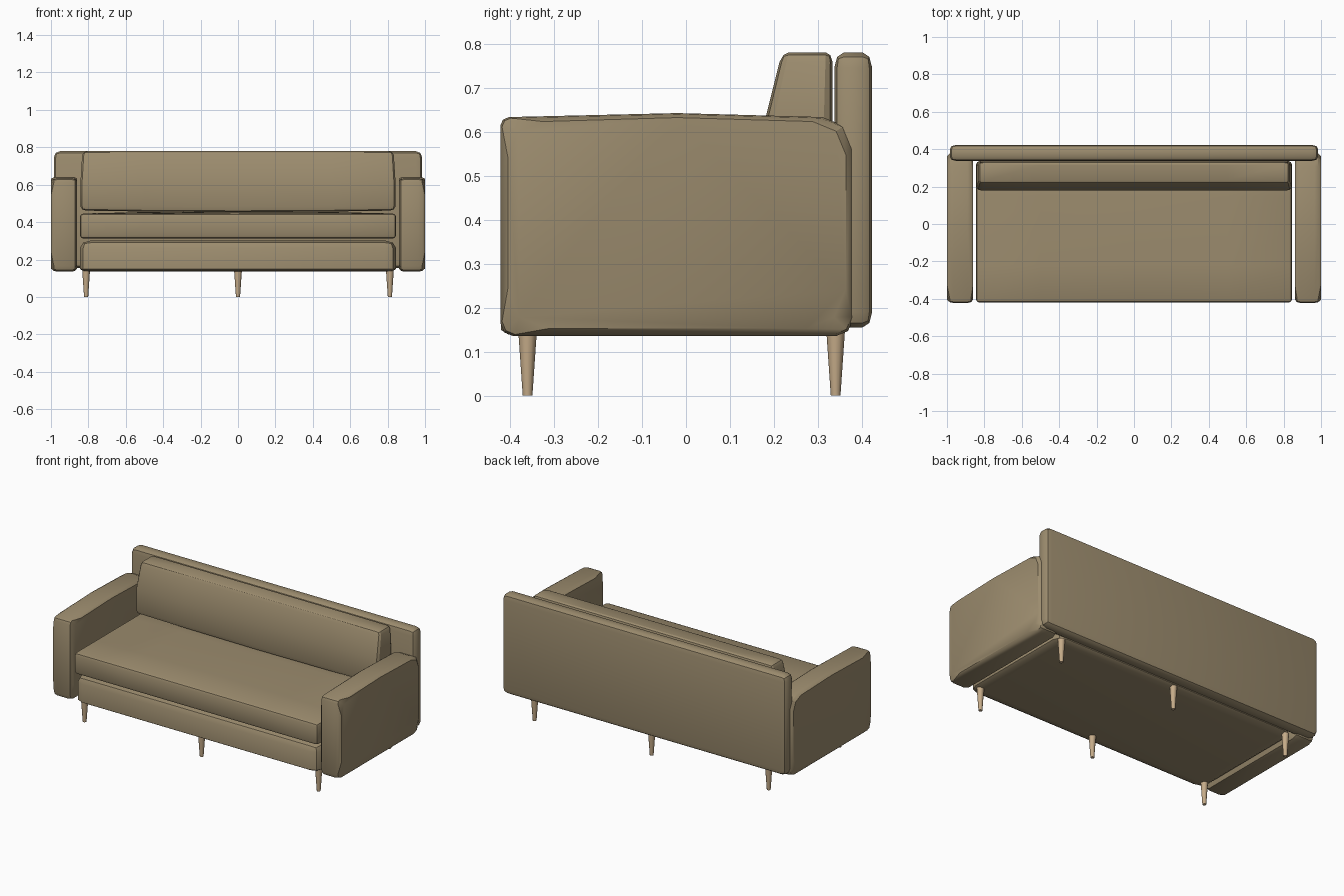
import bpy, bmesh, math
from mathutils import Vector

if "Cube" in bpy.data.objects:
    bpy.data.objects.remove(bpy.data.objects["Cube"])


def material(name, rgb):
    m = bpy.data.materials.new(name)
    m.diffuse_color = (*rgb, 1)
    m.use_nodes = True
    m.node_tree.nodes["Principled BSDF"].inputs["Base Color"].default_value = m.diffuse_color
    return m


FABRIC = material("olive tan fabric", (0.332, 0.262, 0.156))
WOOD = material("pale wood", (0.56, 0.41, 0.25))


def finish(name, bm, mat):
    bmesh.ops.recalc_face_normals(bm, faces=bm.faces)
    me = bpy.data.meshes.new(name)
    bm.to_mesh(me)
    bm.free()
    me.materials.append(mat)
    ob = bpy.data.objects.new(name, me)
    bpy.context.collection.objects.link(ob)
    bpy.ops.object.select_all(action='DESELECT')
    ob.select_set(True)
    bpy.context.view_layer.objects.active = ob
    bpy.ops.object.shade_smooth_by_angle(angle=math.radians(30))
    return ob


def padded_box(name, lo, hi, bevel, cuts=(), shape=None, segments=2):
    """Box with a different bevel depth per axis, sliced by planes, then reshaped."""
    lo, hi, b = Vector(lo), Vector(hi), Vector(bevel)
    mid, size = (lo + hi) / 2, hi - lo
    bm = bmesh.new()
    bmesh.ops.create_cube(bm, size=1)
    for v in bm.verts:
        v.co = Vector([v.co[i] * size[i] / b[i] for i in range(3)])
    bmesh.ops.bevel(bm, geom=bm.edges[:], offset=1, segments=segments,
                    profile=0.5, affect='EDGES')
    for v in bm.verts:
        v.co = mid + Vector([v.co[i] * b[i] for i in range(3)])
    for axis, value in cuts:
        n = Vector((0, 0, 0))
        n[axis] = 1
        bmesh.ops.bisect_plane(bm, geom=bm.verts[:] + bm.edges[:] + bm.faces[:],
                               plane_co=n * value, plane_no=n)
    if shape:
        for v in bm.verts:
            shape(v.co)
    return finish(name, bm, FABRIC)


def arm(name, side):
    # rounded side profile, lofted across the arm thickness
    def profile(inset, radii):
        y0, y1 = -0.422 + inset, 0.38 - inset
        z0, z1 = 0.135 + inset, 0.633 - inset * 0.6
        corners = [(y0, z0, 1, 1, 180), (y1, z0, -1, 1, 270),
                   (y1, z1, -1, -1, 0), (y0, z1, 1, -1, 90)]
        pts = []
        for k, (y, z, sy, sz, a0) in enumerate(corners):
            r = radii[k]
            for j in range(3):
                a = math.radians(a0 + 45 * j)
                pts.append((y + sy * r + r * math.cos(a), z + sz * r + r * math.sin(a)))
            if k == 2:                       # slight crown along the top
                pts.append((-0.02, z1 + 0.009))
        return pts
    big, small = (0.09, 0.09, 0.075, 0.08), (0.03, 0.04, 0.07, 0.02)
    sections = [(1.0, 0.017, big), (0.985, 0.004, small), (0.965, 0.0, small),
                (0.89, 0.0, small), (0.872, 0.004, small), (0.86, 0.017, big)]
    bm = bmesh.new()
    rings = [[bm.verts.new((side * x, y, z)) for y, z in profile(i, r)]
             for x, i, r in sections]
    n = len(rings[0])
    for a, b in zip(rings, rings[1:]):
        for k in range(n):
            bm.faces.new((a[k], a[(k + 1) % n], b[(k + 1) % n], b[k]))
    bm.faces.new(rings[0])
    bm.faces.new(rings[-1])
    return finish(name, bm, FABRIC)


def leg(name, x, y):
    bm = bmesh.new()
    bmesh.ops.create_cone(bm, cap_ends=True, segments=12, radius1=0.011,
                          radius2=0.021, depth=0.145)
    bmesh.ops.translate(bm, verts=bm.verts, vec=(x, y, 0.0725))
    return finish(name, bm, WOOD)


X_CUTS = [(0, x) for x in (-0.5, 0, 0.5)]


# seat cushion with a gently domed top
def dome(co):
    if co.z > 0.43:
        fall = max(0, 1 - (co.x / 0.84) ** 2) * max(0, 1 - ((co.y + 0.04) / 0.38) ** 2)
        co.z += 0.012 * fall


# back cushion leaning away above the middle
def lean(co):
    front = max(0, min(1, (0.33 - co.y) / 0.15))
    up = max(0, (co.z - 0.62) / 0.16)
    co.y += 0.04 * up * front
    co.x *= 1 - 0.012 * up
    if co.z < 0.48:
        co.z -= 0.008 * max(0, 1 - (co.x / 0.84) ** 2)


# frame
padded_box("seat_base", (-0.845, -0.42, 0.135), (0.845, 0.36, 0.302), (0.06, 0.055, 0.04),
           shape=lambda co: setattr(co, "z", 0.135 + (co.z - 0.135) * 0.35)
           if co.z < 0.176 else None)
padded_box("backrest", (-0.985, 0.337, 0.155), (0.985, 0.423, 0.78), (0.035, 0.022, 0.035))
arm("right_arm", 1)
arm("left_arm", -1)

# cushions
padded_box("seat_cushion", (-0.845, -0.42, 0.312), (0.845, 0.335, 0.446), (0.018, 0.018, 0.018),
           X_CUTS + [(1, y) for y in (-0.22, -0.04, 0.15)], dome)
padded_box("back_cushion", (-0.842, 0.178, 0.462), (0.842, 0.333, 0.78), (0.03, 0.02, 0.022),
           X_CUTS + [(2, 0.62)], lean)

# legs
for row, y in (("front", -0.36), ("back", 0.34)):
    for place, x in (("left", -0.812), ("middle", 0), ("right", 0.812)):
        leg(f"{row}_{place}_leg", x, y)
